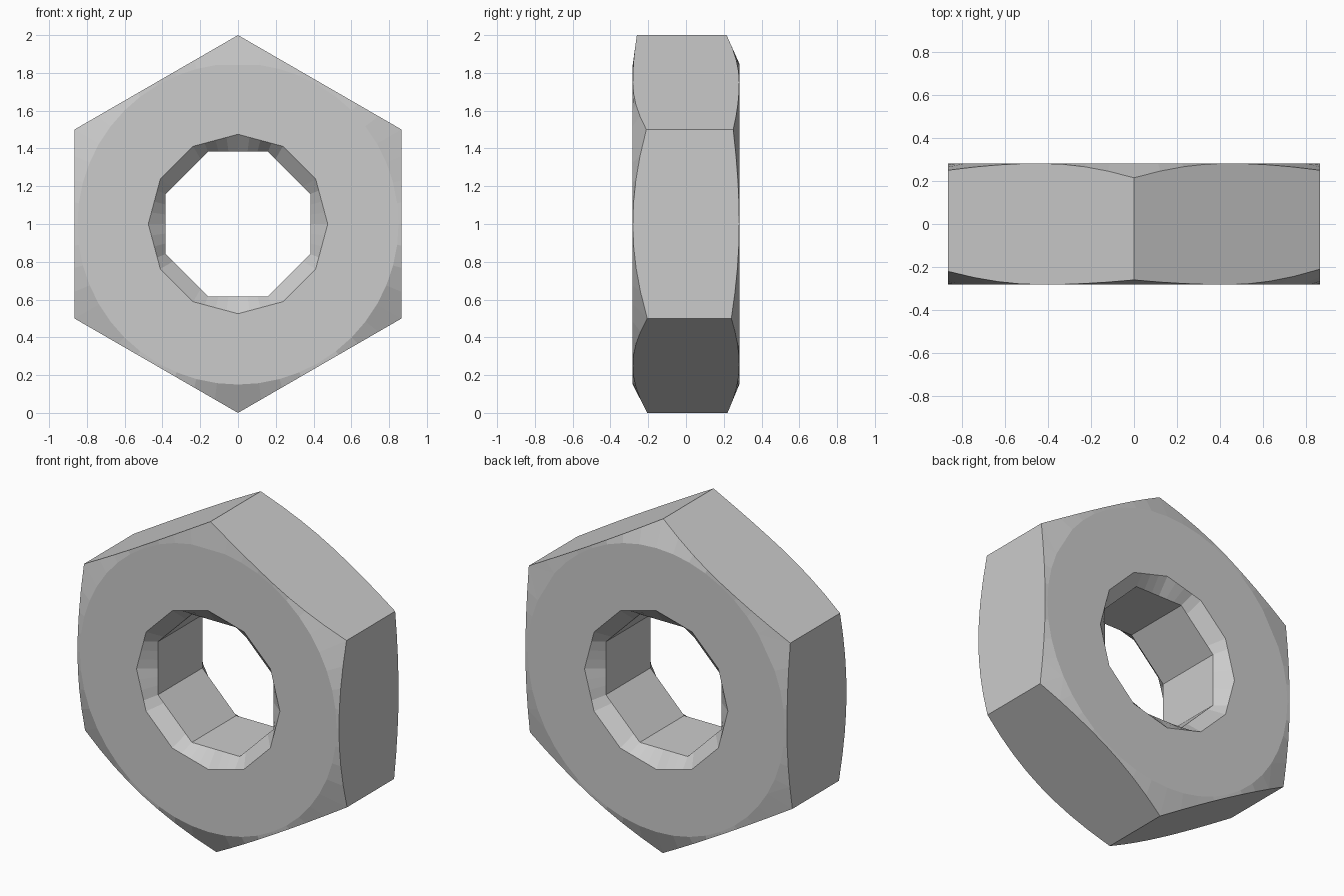
import bpy, bmesh
from math import cos, sin, radians

if "Cube" in bpy.data.objects:
    bpy.data.objects.remove(bpy.data.objects["Cube"])

STEPS = 48
FACE_Y = 0.282
# half depth of each hexagon corner (30, 90, ... 330 degrees)
FRONT = [0.21, 0.26, 0.22, 0.21, 0.205, 0.205]
BACK = [0.25, 0.215, 0.25, 0.23, 0.22, 0.24]


def polygon_radius(angle, sides, corner_radius, first_corner):
    """Distance from centre to the edge of a regular polygon."""
    step = 360 / sides
    off = (angle - first_corner) % step - step / 2
    return corner_radius * cos(radians(step / 2)) / cos(radians(off))


def corner_depth(angle, depths):
    """Depth of the outer rim: full at mid-side, lower at each corner."""
    i = int(((angle - 30 + 30) % 360) // 60)
    t = (polygon_radius(angle, 6, 1, 30) - 0.866) / 0.134
    return FACE_Y - max(t, 0) * (FACE_Y - depths[i])


def section(angle):
    """Closed radial section: bore, rim chamfer, face, corner chamfer."""
    outer = polygon_radius(angle, 6, 1, 30)
    bore = polygon_radius(angle, 8, 0.415, 22.5)
    rim = polygon_radius(angle, 12, 0.475, 0)
    return [(bore, -0.21), (rim, -FACE_Y), (0.85, -FACE_Y),
            (outer, -corner_depth(angle, FRONT)),
            (outer, corner_depth(angle, BACK)),
            (0.85, FACE_Y), (rim, FACE_Y), (bore, 0.21)]


# hex nut body: sections swept around the bore axis
bm = bmesh.new()
rings = []
for k in range(STEPS):
    a = 360 * k / STEPS
    rings.append([bm.verts.new((r * cos(radians(a)), y, 1 + r * sin(radians(a))))
                  for r, y in section(a)])
for k in range(STEPS):
    p, q = rings[k], rings[(k + 1) % STEPS]
    for j in range(8):
        n = (j + 1) % 8
        bm.faces.new((p[j], p[n], q[n], q[j]))

# merge coplanar strips so flats stay clean
bmesh.ops.recalc_face_normals(bm, faces=bm.faces)
bmesh.ops.dissolve_limit(bm, angle_limit=radians(1), verts=bm.verts, edges=bm.edges)
bmesh.ops.triangulate(bm, faces=[f for f in bm.faces if len(f.verts) > 4])

mesh = bpy.data.meshes.new("hex_nut")
bm.to_mesh(mesh)
bm.free()
nut = bpy.data.objects.new("hex_nut", mesh)
bpy.context.collection.objects.link(nut)
